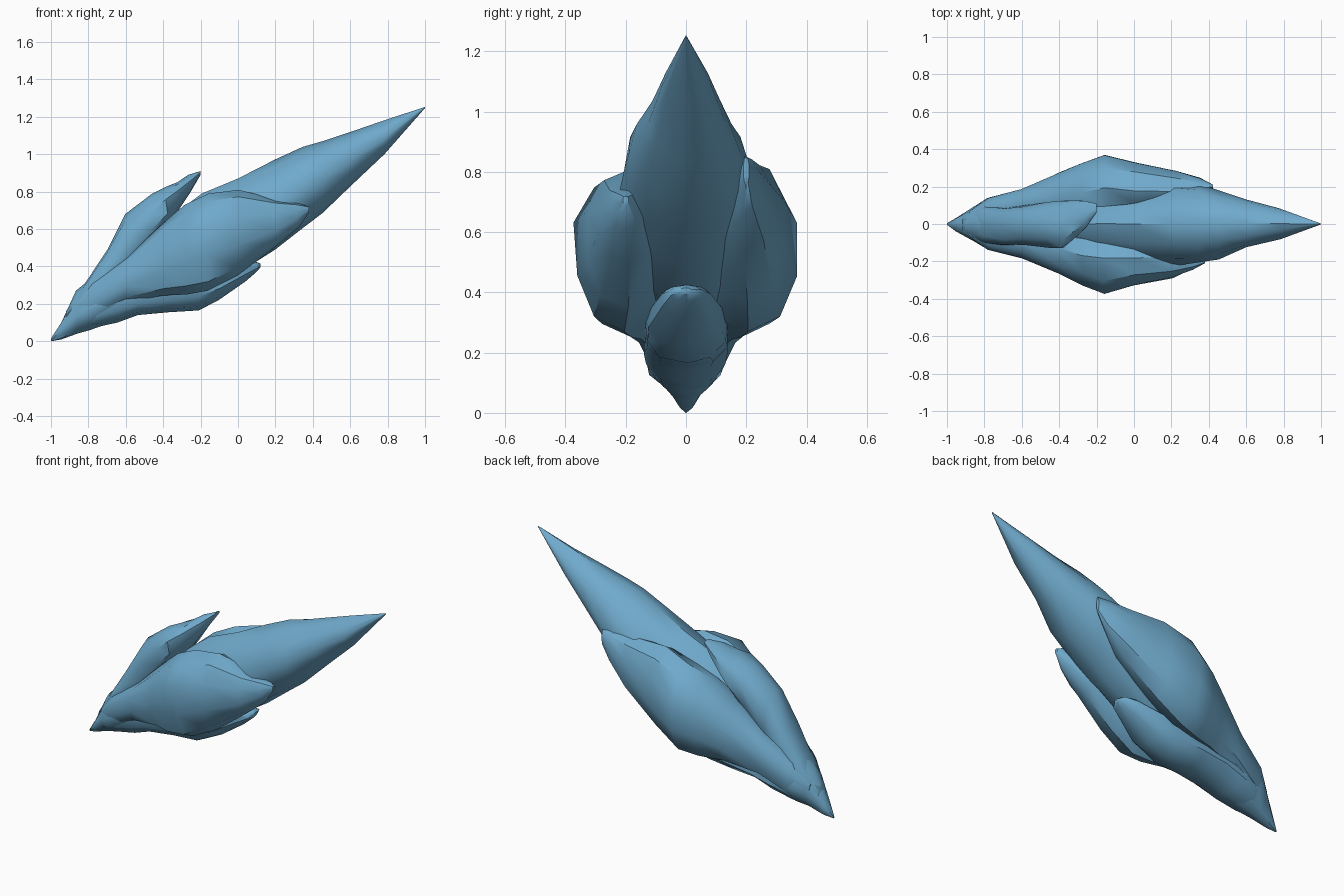
import bpy, bmesh, math, random

if "Cube" in bpy.data.objects:
    bpy.data.objects.remove(bpy.data.objects["Cube"])

random.seed(4)
blue = bpy.data.materials.new("ice blue")
blue.diffuse_color = (0.16, 0.40, 0.60, 1)
blue.use_nodes = True
blue.node_tree.nodes["Principled BSDF"].inputs["Base Color"].default_value = blue.diffuse_color


def loft(name, stations, sides=10, power=0.9, rough=0.007, belly=0.5, lean=0.0):
    """Skin faceted oval sections; station = x, y_min, y_max, z_min, z_max.
    belly = height fraction of the widest level, lean = sideways shift of the top."""
    bm = bmesh.new()
    rings = []
    for i, (x, y0, y1, z0, z1) in enumerate(stations):
        ring = []
        j = rough if 0 < i < len(stations) - 1 else 0
        zm = z0 + (z1 - z0) * belly
        for k in range(sides):
            a = math.tau * k / sides + math.pi / 2
            c, s = math.cos(a), math.sin(a)
            c = math.copysign(abs(c) ** power, c)
            s = math.copysign(abs(s) ** power, s)
            y = (y0 + y1) / 2 + (c + lean * max(0, s) * (1 - abs(c))) * (y1 - y0) / 2
            z = zm + s * ((z1 - zm) if s > 0 else (zm - z0))
            ring.append(bm.verts.new((x + random.uniform(-j, j),
                                      y + random.uniform(-j, j), z)))
        rings.append(ring)
    for a, b in zip(rings, rings[1:]):
        for k in range(sides):
            n = (k + 1) % sides
            bm.faces.new((a[k], a[n], b[n], b[k]))
    bm.faces.new(rings[0])
    bm.faces.new(rings[-1])
    bmesh.ops.recalc_face_normals(bm, faces=bm.faces)
    me = bpy.data.meshes.new(name)
    bm.to_mesh(me)
    bm.free()
    me.materials.append(blue)
    ob = bpy.data.objects.new(name, me)
    bpy.context.collection.objects.link(ob)
    bpy.ops.object.select_all(action="DESELECT")
    ob.select_set(True)
    bpy.context.view_layer.objects.active = ob
    bpy.ops.object.shade_smooth_by_angle(angle=math.radians(40))
    return ob


# Long central spike: x, half width, bottom, top
core = [(-1, .004, 0, .015), (-.95, .035, .01, .10), (-.86, .09, .04, .27),
        (-.79, .14, .06, .33), (-.65, .15, .11, .47), (-.4, .16, .22, .62),
        (-.3, .16, .25, .71), (-.2, .17, .28, .79), (0, .21, .36, .87),
        (.2, .22, .49, .97), (.35, .21, .61, 1.04), (.45, .185, .685, 1.07),
        (.6, .13, .83, 1.12), (.78, .078, 1.0, 1.18), (1, .002, 1.247, 1.253)]
loft("central_spike", [(x, -w, w, a, b) for x, w, a, b in core], 12, 1.1, belly=.46)

# Side shards, the back one reaching a little further and higher
side = [(-.88, .03, .07, .10, .20), (-.78, .02, .14, .12, .32),
        (-.6, .02, .19, .21, .45), (-.4, .02, .28, .245, .63),
        (-.28, .03, .33, .25, .73), (-.16, .04, .375, .27, .79),
        (0, .06, .335, .35, .81), (.2, .09, .29, .50, .76),
        (.32, .15, .245, .61, .74), (.38, .19, .21, .69, .72)]
loft("front_shard", [(x, -b, -a, c, d) for x, a, b, c, d in side],
     power=.92, belly=.54, lean=.12)
loft("back_shard", [(x + .04 * max(0, x + .16) / .5, a, b,
                     c + .12 * max(0, x + .16), d + .24 * max(0, x + .16))
                    for x, a, b, c, d in side], power=.92, belly=.54, lean=-.12)

# Upper shard, forking away from the spike to a raised tip
loft("upper_shard", [(-.92, -.04, .04, .08, .16), (-.8, -.11, .10, .15, .34),
                     (-.7, -.12, .09, .24, .49), (-.6, -.12, .10, .34, .68),
                     (-.46, -.13, .12, .50, .79), (-.38, -.13, .135, .61, .83),
                     (-.33, -.09, .13, .69, .85), (-.26, -.02, .12, .79, .89),
                     (-.2, .06, .11, .89, .91)])

# Lower shard, hanging beneath the spike
loft("lower_shard", [(-.9, -.04, .04, .04, .14), (-.78, -.12, .12, .07, .24),
                     (-.64, -.14, .14, .10, .28), (-.54, -.14, .14, .14, .30),
                     (-.38, -.14, .14, .155, .33), (-.21, -.14, .14, .165, .37),
                     (-.1, -.125, .125, .22, .40), (.04, -.085, .085, .32, .425),
                     (.1, -.05, .05, .37, .425), (.12, -.02, .02, .395, .415)],
     belly=.55)
